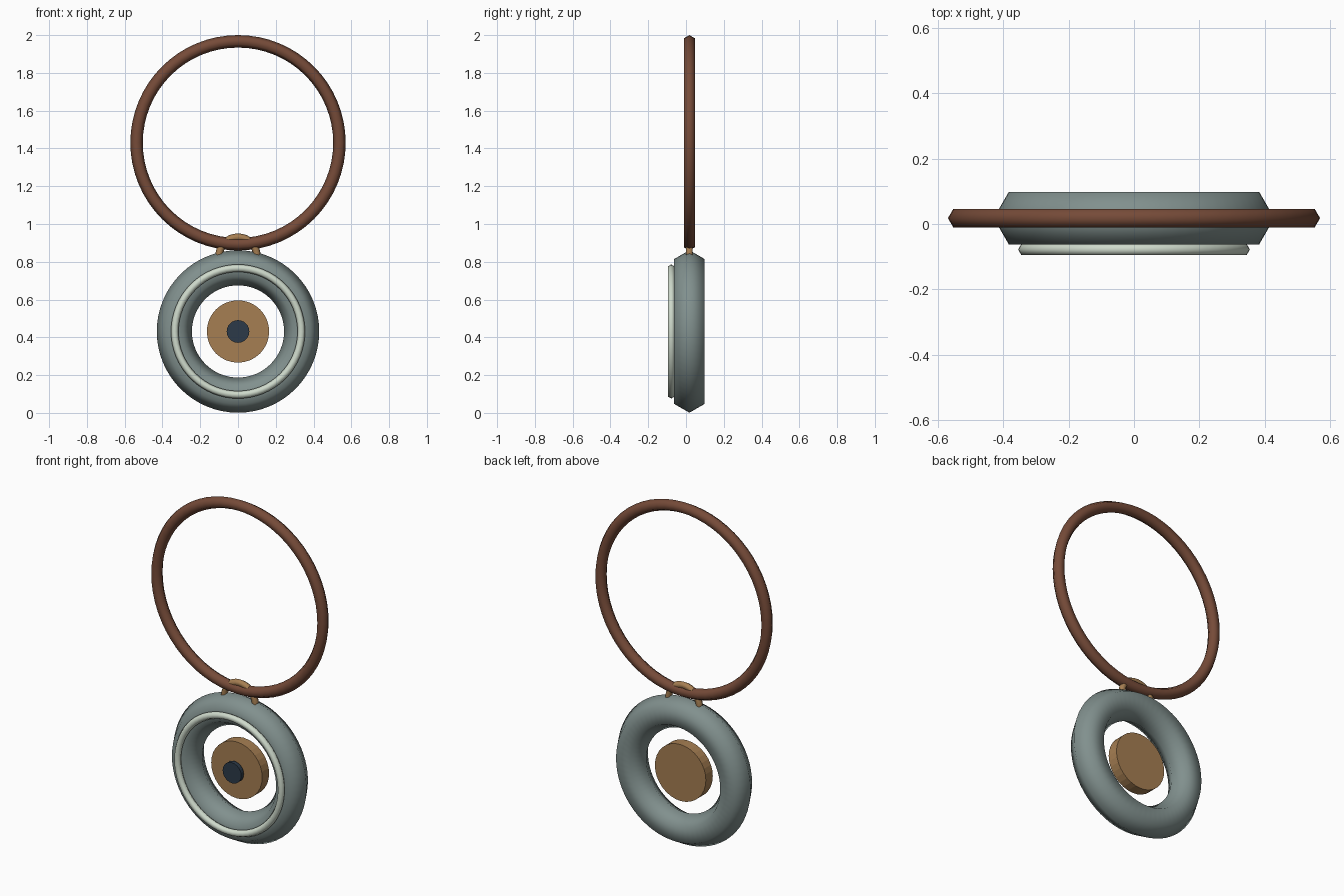
import bpy
from math import radians

cube = bpy.data.objects.get("Cube")
if cube:
    bpy.data.objects.remove(cube, do_unlink=True)


def material(name, rgb):
    mat = bpy.data.materials.new(name)
    mat.use_nodes = True
    mat.diffuse_color = (*rgb, 1)
    mat.node_tree.nodes["Principled BSDF"].inputs["Base Color"].default_value = (*rgb, 1)
    return mat


leather = material("brown leather", (0.18, 0.07, 0.04))
stone = material("grey green", (0.22, 0.28, 0.27))
pale = material("pale green", (0.62, 0.70, 0.60))
brass = material("tan brass", (0.38, 0.21, 0.085))
navy = material("dark navy", (0.025, 0.042, 0.065))

FACING = (radians(90), 0, 0)
MID_Y = 0.018
BODY_Z = 0.431


def ring(name, mat, major, minor, y, z, segments=64):
    """Upright ring with a six-sided, smooth-shaded section."""
    bpy.ops.mesh.primitive_torus_add(
        major_radius=major, minor_radius=minor, major_segments=segments,
        minor_segments=6, location=(0, y, z), rotation=FACING)
    obj = bpy.context.object
    obj.name = name
    obj.data.materials.append(mat)
    bpy.ops.object.shade_smooth()
    return obj


def disc(name, mat, radius, front, back, sides):
    """Flat-shaded round plate facing the front."""
    bpy.ops.mesh.primitive_cylinder_add(
        vertices=sides, radius=radius, depth=back - front,
        location=(0, (front + back) / 2, BODY_Z), rotation=FACING)
    obj = bpy.context.object
    obj.name = name
    obj.data.materials.append(mat)
    return obj


# Neck cord and the small loop that hangs from it
ring("cord_loop", leather, 0.537, 0.033, MID_Y, 1.43)
ring("hanger_loop", brass, 0.1, 0.02, MID_Y, 0.83, 32)

# Pendant body with a thin trim ring on its front
ring("pendant_ring", stone, 0.337, 0.093, MID_Y, BODY_Z)
ring("front_trim", pale, 0.335, 0.02, -0.078, BODY_Z)

# Centre plate and the dark stud in front of it
disc("centre_disc", brass, 0.165, -0.012, 0.052, 32)
disc("centre_stud", navy, 0.06, -0.056, -0.032, 24)
